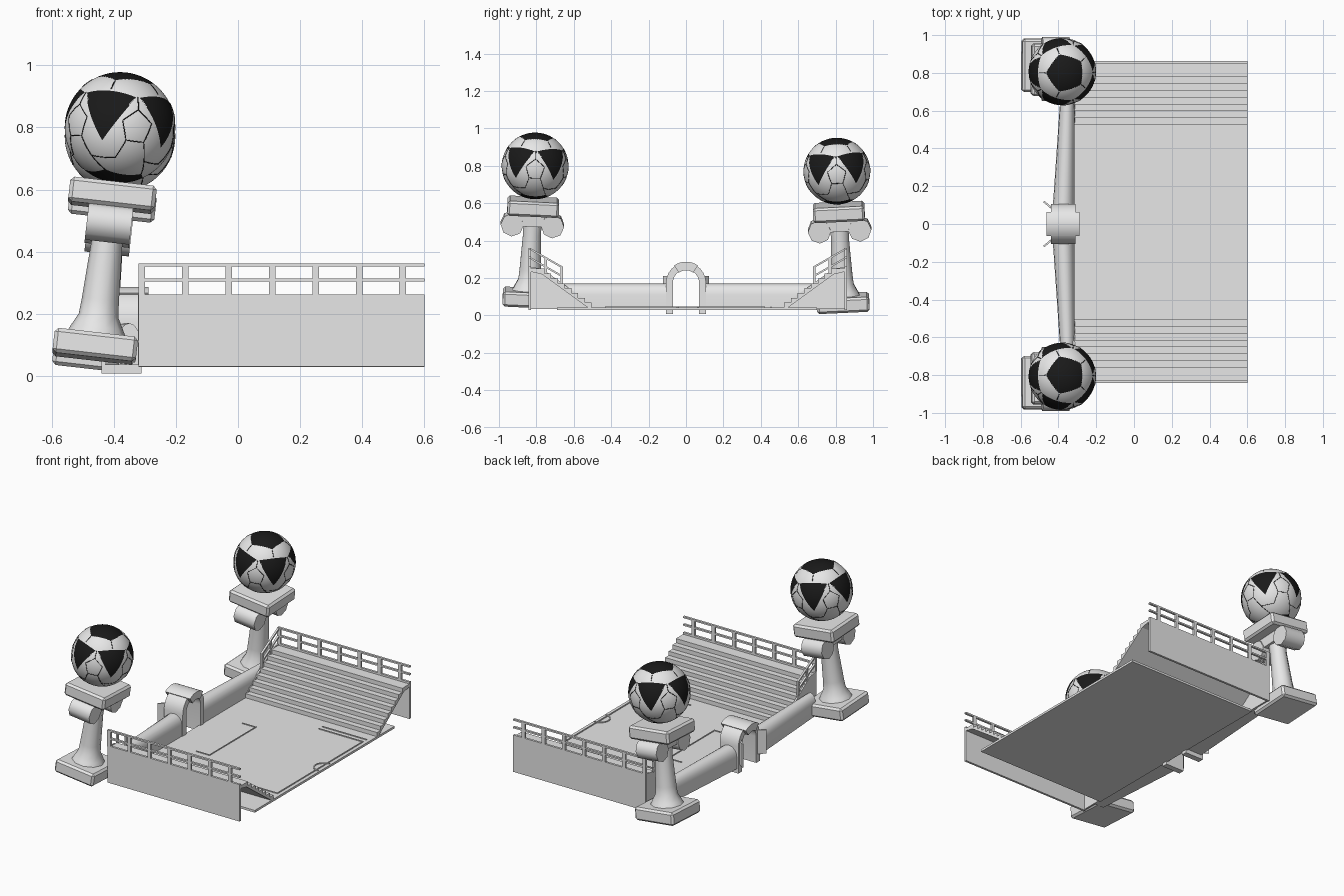
import bpy, bmesh
from math import sin, cos, radians, pi
from mathutils import Matrix, Vector

if "Cube" in bpy.data.objects:
    bpy.data.objects.remove(bpy.data.objects["Cube"])


def material(name, rgb):
    m = bpy.data.materials.new(name)
    m.use_nodes = True
    m.diffuse_color = (*rgb, 1)
    m.node_tree.nodes["Principled BSDF"].inputs["Base Color"].default_value = (*rgb, 1)
    return m


GREY = material("light grey", (0.8, 0.8, 0.8))
BLACK = material("black", (0.01, 0.01, 0.01))


def finish(bm, name, mat=GREY, matrix=None, smooth=None, bevel=0):
    bmesh.ops.recalc_face_normals(bm, faces=bm.faces)
    me = bpy.data.meshes.new(name)
    bm.to_mesh(me)
    bm.free()
    me.materials.append(mat)
    ob = bpy.data.objects.new(name, me)
    bpy.context.collection.objects.link(ob)
    if matrix:
        ob.matrix_world = matrix
    if bevel:
        b = ob.modifiers.new("bevel", "BEVEL")
        b.width, b.segments = bevel, 1
    if smooth:
        bpy.ops.object.select_all(action="DESELECT")
        ob.select_set(True)
        bpy.context.view_layer.objects.active = ob
        bpy.ops.object.shade_smooth_by_angle(angle=radians(smooth))
    return ob


def add_box(bm, x0, x1, y0, y1, z0, z1):
    size = Matrix.Diagonal((x1 - x0, y1 - y0, z1 - z0, 1))
    mid = Matrix.Translation(((x0 + x1) / 2, (y0 + y1) / 2, (z0 + z1) / 2))
    bmesh.ops.create_cube(bm, size=1, matrix=mid @ size)


def box(name, *dims, **kw):
    bm = bmesh.new()
    add_box(bm, *dims)
    return finish(bm, name, **kw)


def add_loft(bm, rings):
    """Skin a list of equal-length closed rings and cap both ends."""
    vs = [[bm.verts.new(p) for p in r] for r in rings]
    n = len(rings[0])
    for a, b in zip(vs, vs[1:]):
        for i in range(n):
            bm.faces.new((a[i], a[(i + 1) % n], b[(i + 1) % n], b[i]))
    bm.faces.new(vs[0])
    bm.faces.new(vs[-1])


def prism(name, profile, x0, x1, **kw):
    """Extrude a (y, z) profile along x."""
    bm = bmesh.new()
    add_loft(bm, [[(x, y, z) for y, z in profile] for x in (x0, x1)])
    return finish(bm, name, **kw)


def lathe(name, profile, sides, **kw):
    bm = bmesh.new()
    add_loft(bm, [[(r * cos(2 * pi * i / sides), r * sin(2 * pi * i / sides), z)
                   for i in range(sides)] for r, z in profile])
    return finish(bm, name, **kw)


def sphere_point(az, lat):
    a, l = radians(az), radians(lat)
    return Vector((cos(a) * cos(l), sin(a) * cos(l), sin(l)))


def inside(d, corners):
    """True when direction d lies in the spherical polygon."""
    return all(a.cross(b).dot(d) > 0 for a, b in zip(corners, corners[1:] + corners[:1]))


def ball(name, matrix, r):
    # Black caps and five downward pointing patches
    spots = [[sphere_point(36 + 72 * k, s * 54) for k in range(5)][::s] for s in (1, -1)]
    for k in range(5):
        c = 36 + 72 * k
        spots.append([sphere_point(c - 33, 32), sphere_point(c, -18), sphere_point(c + 33, 32)])
    bm = bmesh.new()
    bmesh.ops.create_icosphere(bm, subdivisions=6, radius=r)
    for f in bm.faces:
        d = f.calc_center_median().normalized()
        f.material_index = int(any(inside(d, s) for s in spots))
    ob = finish(bm, name, matrix=matrix, smooth=40)
    ob.data.materials.append(BLACK)
    # Seams between the panels
    lines = []
    for k in range(5):
        c = 72 * k
        lines += [[(c + 36, 54), (c + 36, 40)], [(c, 33), (c, 18)],
                  [(c, 18), (c + 16, 5), (c + 10, -15), (c - 10, -15), (c - 16, 5), (c, 18)],
                  [(c + 10, -15), (c + 20, -36), (c + 36, -54)],
                  [(c - 10, -15), (c - 20, -36)], [(c + 20, -36), (c + 52, -36)]]
    cu = bpy.data.curves.new(name + "_seams", "CURVE")
    cu.dimensions, cu.bevel_depth, cu.bevel_resolution = "3D", 0.0018, 0
    for line in lines:
        pts = [sphere_point(*p) for p in line]
        path = [a.lerp(b, t / 5).normalized() * r for a, b in zip(pts, pts[1:]) for t in range(6)]
        sp = cu.splines.new("POLY")
        sp.points.add(len(path) - 1)
        for q, p in zip(sp.points, path):
            q.co = (*p, 1)
    cu.materials.append(BLACK)
    seams = bpy.data.objects.new(name + "_seams", cu)
    seams.matrix_world = matrix
    bpy.context.collection.objects.link(seams)


# Leaning pillars, each carrying a ball
for side, label, base in ((-1, "front", (-0.46, -0.84, 0.095)), (1, "back", (-0.46, 0.84, 0.067))):
    M = (Matrix.Translation(base) @ Matrix.Rotation(radians(6.5), 4, "Y")
         @ Matrix.Rotation(radians(side * 2.7), 4, "X"))
    box(label + "_pillar_base", -0.135, 0.135, -0.14, 0.14, -0.04, 0.04, matrix=M, bevel=0.012)
    lathe(label + "_pillar_shaft", [(0.1, 0.03), (0.085, 0.06), (0.064, 0.1), (0.06, 0.15),
                                    (0.05, 0.34), (0.056, 0.46)], 10, matrix=M, smooth=50)
    box(label + "_pillar_neck", -0.065, 0.065, -0.11, 0.11, 0.39, 0.46, matrix=M)
    for s, hand in ((-1, "near"), (1, "far")):
        scroll = [(s * 0.108 + 0.062 * cos(i * pi / 4), 0.395 + 0.062 * sin(i * pi / 4))
                  for i in range(8)]
        prism(f"{label}_{hand}_scroll", scroll, -0.072, 0.072, matrix=M, smooth=50)
    box(label + "_pillar_cap", -0.14, 0.14, -0.138, 0.138, 0.45, 0.53, matrix=M, bevel=0.012)
    ball(label + "_ball", M @ Matrix.Translation((0, 0, 0.71)), 0.178)

# Pitch slab and raised markings
box("pitch", -0.32, 0.6, -0.69, 0.7, 0.028, 0.042)
bm = bmesh.new()


def line(x0, x1, y0, y1):
    add_box(bm, x0, x1, y0, y1, 0.04, 0.047)


line(0.572, 0.578, -0.43, 0.42)
for y in (-0.43, 0.42, 0.455):
    line(0.27, 0.578, y - 0.003, y + 0.003)
line(-0.04, -0.035, -0.23, 0.23)
for y in (-0.23, 0.23):
    line(-0.13, -0.035, y - 0.0025, y + 0.0025)
finish(bm, "pitch_markings")
arc = [(0.59 + r * cos(a * pi / 12), 0.01 + r * sin(a * pi / 12))
       for r, order in ((0.06, range(6, 19)), (0.053, range(18, 5, -1))) for a in order]
bm = bmesh.new()
add_loft(bm, [[(x, y, z) for x, y in arc] for z in (0.04, 0.047)])
finish(bm, "centre_arc")

# Stepped stands with outer wall and railings
STEPS = 8
for side, label in ((-1, "front"), (1, "back")):
    def Y(v):
        return 0.01 + side * v

    treads = []
    for i in range(STEPS):
        v, z = 0.515 + i * 0.036, 0.042 + i * 0.026
        treads += [(Y(v), z), (Y(v), z + 0.026)]
    treads += [(Y(0.845), 0.25), (Y(0.845), 0.235), (Y(0.78), 0.22), (Y(0.535), 0.042)]
    prism(label + "_steps", treads, -0.315, 0.6)
    prism(label + "_stand_end", [(Y(0.515), 0.035), (Y(0.515), 0.06), (Y(0.78), 0.25),
                                 (Y(0.845), 0.26), (Y(0.845), 0.035)], -0.322, -0.312)
    lo, hi = sorted((Y(0.838), Y(0.852)))
    box(label + "_stand_wall", -0.32, 0.6, lo, hi, 0.03, 0.262)
    bm = bmesh.new()
    for i in range(7):
        x = -0.31 + i * 0.14
        add_box(bm, x - 0.011, x + 0.011, lo, hi, 0.255, 0.36)
    for z in (0.31, 0.358):
        add_box(bm, -0.32, 0.6, lo, hi, z - 0.006, z + 0.004)
    # Sloping rails down the end of the stand
    for drop in (0, 0.048):
        add_loft(bm, [[(x, Y(v), z + h - drop) for x, h in
                       ((-0.32, 0), (-0.32, -0.011), (-0.308, -0.011), (-0.308, 0))]
                      for v, z in ((0.845, 0.362), (0.67, 0.262))])
    for v, z in ((0.76, 0.31), (0.675, 0.262)):
        a, b = sorted((Y(v - 0.007), Y(v + 0.007)))
        add_box(bm, -0.32, -0.308, a, b, z - 0.11, z)
    finish(bm, label + "_railing")

# Tapering round-topped end walls
for side, label in ((-1, "front"), (1, "back")):
    bm = bmesh.new()
    rings = []
    for y, x0 in ((0.09, -0.43), (0.74, -0.385)):
        mid, half = (x0 - 0.315) / 2, (-0.315 - x0) / 2
        top = [(mid + half * cos(a * pi / 8), 0.11 + 0.06 * sin(a * pi / 8)) for a in range(9)]
        rings.append([(x, side * y, z) for x, z in [(-0.315, 0.035)] + top + [(x0, 0.035)]])
    add_loft(bm, rings)
    finish(bm, label + "_end_wall", smooth=40)


# Entrance arch, with a deeper hood around its crown
def arch(r_out, r_in, a0, a1, foot):
    n = 12
    out = [radians(a0 + (a1 - a0) * i / n) for i in range(n + 1)]
    pts = [(r_out * cos(a), 0.175 + r_out * sin(a)) for a in out]
    inner = [(r_in * cos(a), 0.175 + r_in * sin(a)) for a in reversed(out)]
    if foot is not None:
        pts = [(r_out, foot)] + pts + [(-r_out, foot)]
        inner = [(-r_in, foot)] + inner + [(r_in, foot)]
    return pts + inner


prism("entrance_arch", arch(0.107, 0.07, 0, 180, 0.008), -0.44, -0.31, smooth=40)
prism("arch_hood", arch(0.112, 0.066, 55, 125, None), -0.462, -0.288, smooth=40)
for side, label in ((-1, "front"), (1, "back")):
    M = (Matrix.Translation((-0.455, side * 0.1, 0.14))
         @ Matrix.Rotation(radians(-side * 40), 4, "Z"))
    box(label + "_arch_fin", -0.03, 0.03, -0.005, 0.005, -0.08, 0.07, matrix=M)
